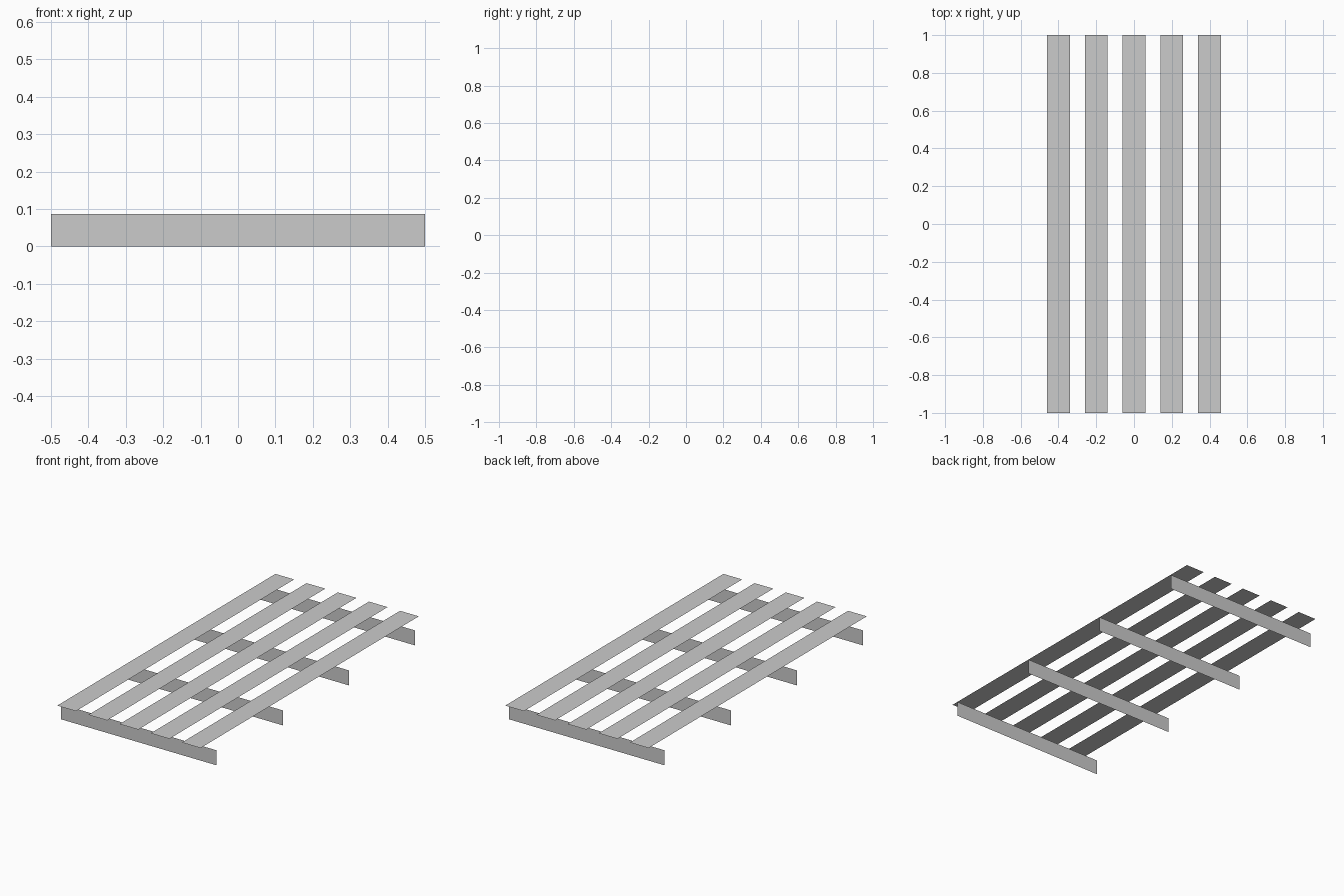
import bpy

if "Cube" in bpy.data.objects:
    bpy.data.objects.remove(bpy.data.objects["Cube"])

SLAT_Z = 0.124      # height of the slat layer
BEAM_H = 0.087      # height of the upright cross boards


def sheet(name, corners):
    """Single flat four-sided sheet."""
    mesh = bpy.data.meshes.new(name)
    mesh.from_pydata(corners, [], [(0, 1, 2, 3)])
    obj = bpy.data.objects.new(name, mesh)
    bpy.context.collection.objects.link(obj)
    return obj


# Five long slats lying flat, running front to back
for i in range(5):
    x = -0.4 + 0.2 * i
    a, b = x - 0.06, x + 0.06
    sheet(f"slat_{i + 1}",
          [(a, -1, SLAT_Z), (b, -1, SLAT_Z), (b, 1, SLAT_Z), (a, 1, SLAT_Z)])

# Four upright cross boards, just below the slats
for i in range(4):
    y = -0.91 + 1.82 * i / 3
    sheet(f"cross_board_{i + 1}",
          [(-0.5, y, 0), (0.5, y, 0), (0.5, y, BEAM_H), (-0.5, y, BEAM_H)])
